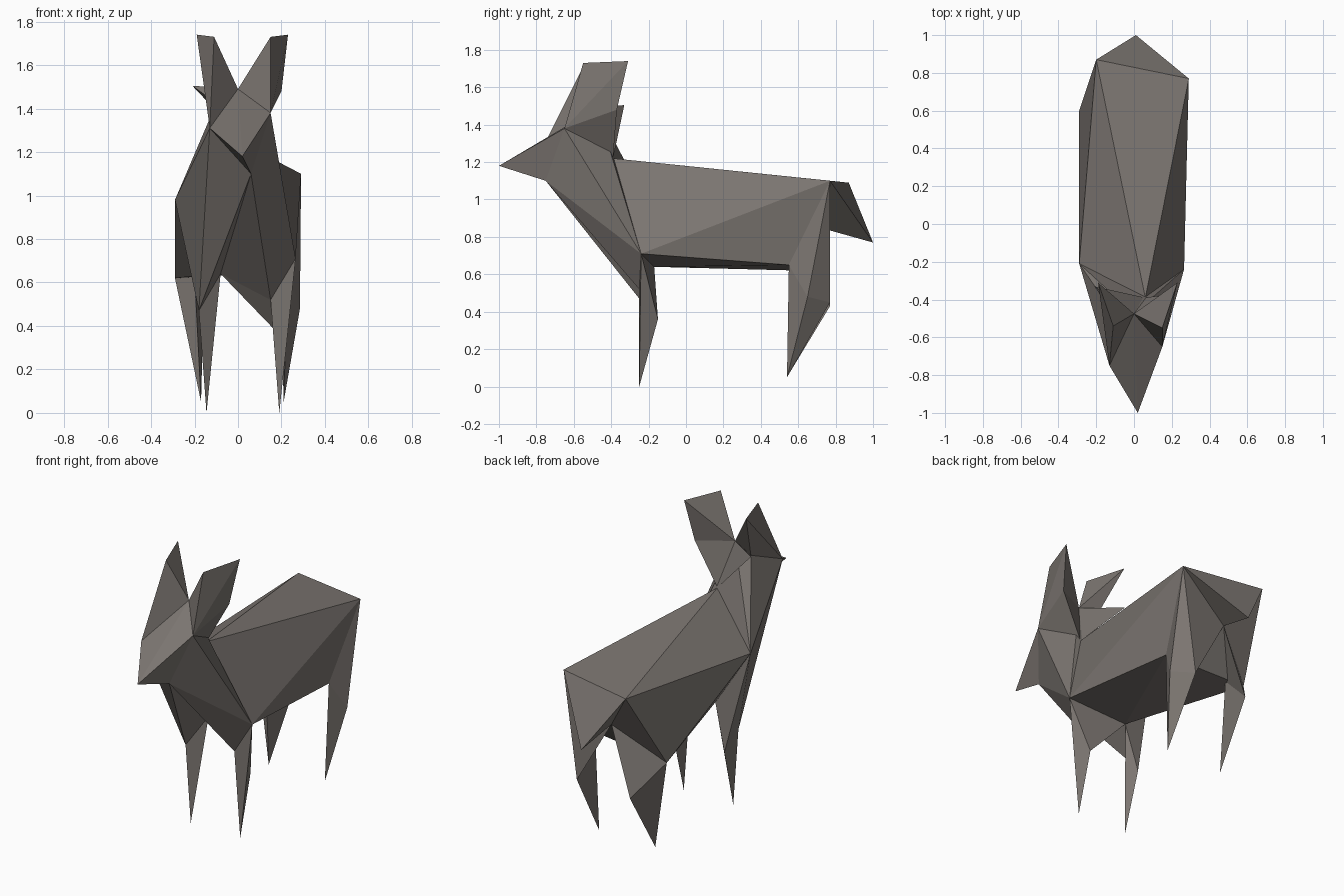
import bpy, bmesh

if "Cube" in bpy.data.objects:
    bpy.data.objects.remove(bpy.data.objects["Cube"])

coat = bpy.data.materials.new("coat")
coat.diffuse_color = (0.20, 0.18, 0.165, 1)
coat.use_nodes = True
coat.node_tree.nodes["Principled BSDF"].inputs["Base Color"].default_value = coat.diffuse_color


def hull(name, *points):
    """One faceted solid wrapped around a few corner points."""
    bm = bmesh.new()
    for p in points:
        bm.verts.new(p)
    res = bmesh.ops.convex_hull(bm, input=bm.verts[:])
    loose = {g for g in res["geom_interior"] + res["geom_unused"]
             if isinstance(g, bmesh.types.BMVert)}
    bmesh.ops.delete(bm, geom=list(loose), context='VERTS')
    bmesh.ops.recalc_face_normals(bm, faces=bm.faces[:])
    mesh = bpy.data.meshes.new(name)
    bm.to_mesh(mesh)
    bm.free()
    mesh.materials.append(coat)
    ob = bpy.data.objects.new(name, mesh)
    bpy.context.collection.objects.link(ob)
    return ob


# Shared corners: head and neck (right = +x)
nose, chin, crown = (0.02, -1.0, 1.18), (0.06, -0.75, 1.10), (0.0, -0.475, 1.49)
brow_r, brow_l = (0.15, -0.65, 1.38), (-0.13, -0.75, 1.31)
cheek_l, nape = (-0.10, -0.485, 1.425), (0.06, -0.39, 1.22)
ear_r, ear_l = (0.20, -0.37, 1.48), (-0.21, -0.33, 1.505)

# Shared corners: torso
shoulder_r, shoulder_l = (0.265, -0.24, 0.71), (-0.29, -0.21, 0.98)
rump_r, rump_l, seat = (0.29, 0.77, 1.10), (-0.20, 0.87, 1.09), (-0.02, 0.75, 0.84)
belly_front = (-0.08, -0.17, 0.64)
flank_r, flank_l, groin_l = (0.23, 0.55, 0.65), (-0.29, 0.60, 0.62), (-0.20, 0.55, 0.64)

# Shared corners: legs
chest_r, chest_l = (0.15, -0.25, 0.52), (-0.18, -0.25, 0.47)
elbow_r, elbow_l = (0.19, -0.15, 0.36), (-0.155, -0.15, 0.36)
knee_r, hock_r, hock_l = (0.285, 0.65, 0.48), (0.20, 0.77, 0.45), (-0.16, 0.77, 0.43)

# Head, neck and body
hull("head", nose, chin, crown, brow_r, brow_l)
hull("neck", chin, crown, brow_r, brow_l, cheek_l, nape,
     shoulder_r, shoulder_l, belly_front)
hull("torso", nape, shoulder_r, shoulder_l, rump_r, rump_l, seat,
     belly_front, flank_r, flank_l, groin_l)
hull("tail", rump_r, rump_l, seat, (0.01, 1.0, 0.77))

# Antlers and ears
hull("right_antler", crown, brow_r, ear_r, (0.15, -0.55, 1.73), (0.23, -0.31, 1.74))
hull("left_antler", crown, brow_l, cheek_l, (-0.11, -0.54, 1.73), (-0.19, -0.31, 1.74))
hull("right_ear", crown, brow_r, ear_r, nape)
hull("left_ear", crown, cheek_l, ear_l, nape)

# Chest wedges that run down into the front legs
hull("right_chest", chin, shoulder_r, chest_r, belly_front)
hull("left_chest", chin, brow_l, shoulder_l, chest_l, belly_front)
hull("right_front_thigh", shoulder_r, chest_r, belly_front, elbow_r)
hull("left_front_thigh", shoulder_l, chest_l, belly_front, elbow_l)
hull("right_front_leg", shoulder_r, chest_r, elbow_r, (0.19, -0.25, 0.0))
hull("left_front_leg", belly_front, chest_l, elbow_l, (-0.145, -0.25, 0.0))

# Hind legs
hull("right_hind_thigh", rump_r, seat, flank_r, knee_r, hock_r)
hull("left_hind_thigh", seat, flank_l, groin_l, hock_l)
hull("right_hind_leg", flank_r, knee_r, hock_r, (0.21, 0.54, 0.05))
hull("left_hind_leg", flank_l, groin_l, hock_l, (-0.17, 0.54, 0.05))
